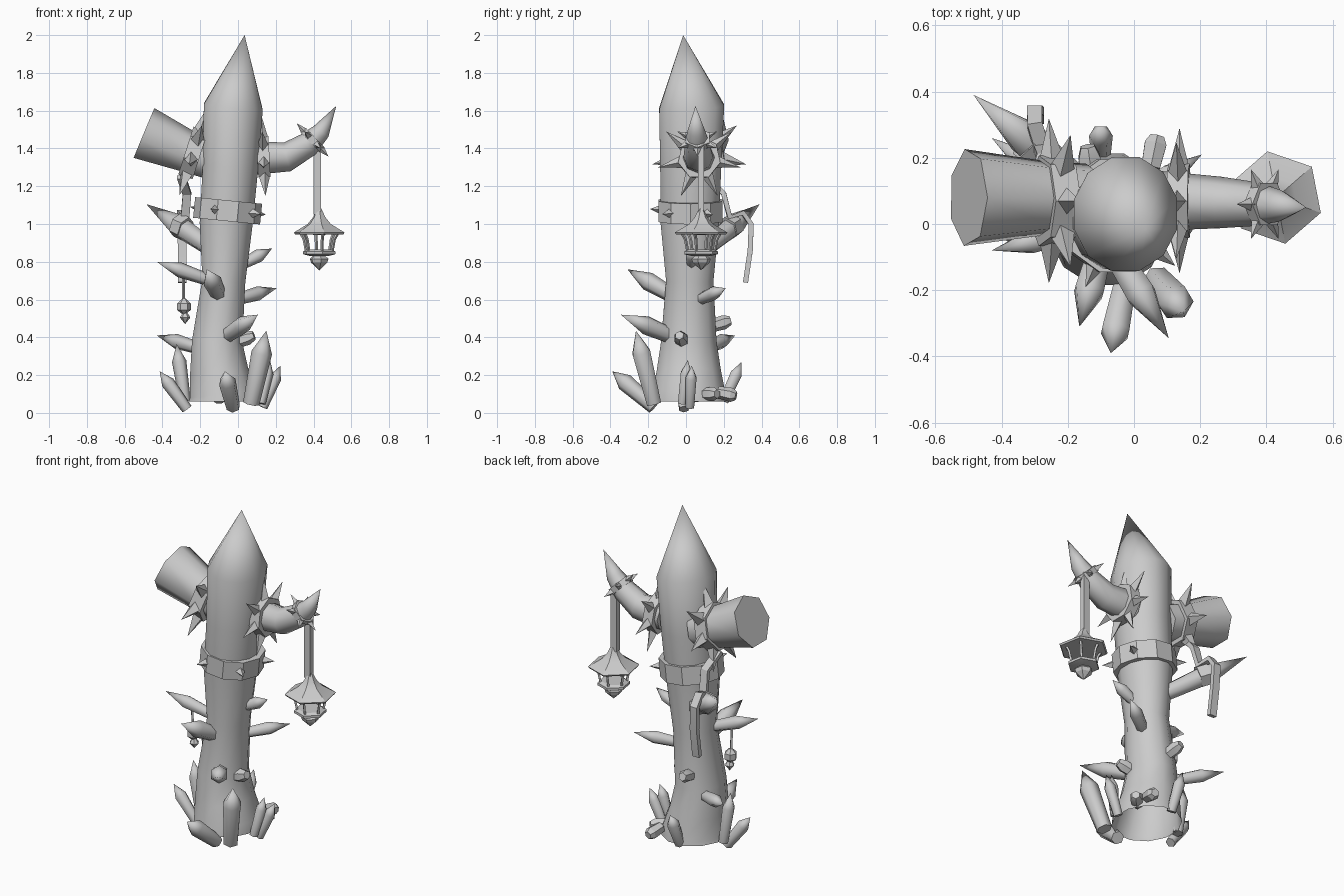
import bpy, bmesh, math
from mathutils import Vector

if "Cube" in bpy.data.objects:
    bpy.data.objects.remove(bpy.data.objects["Cube"], do_unlink=True)

grey = bpy.data.materials.new("plain_grey")
grey.use_nodes = True
grey.diffuse_color = (0.6, 0.6, 0.6, 1)
grey.node_tree.nodes["Principled BSDF"].inputs["Base Color"].default_value = (0.6, 0.6, 0.6, 1)


def frame(t, ref):
    """Two directions at right angles to t."""
    u = (ref - t * ref.dot(t)).normalized()
    return u, t.cross(u)


def pick_ref(d):
    return Vector((1, 0, 0)) if abs(d.z) > 0.9 else Vector((0, 0, 1))


def sweep(bm, pts, radii, sides, turn=0.0, stretch=1.0, loop=False, caps=True):
    """Skin a polygon along a path; a zero radius makes a point."""
    pts = [Vector(p) for p in pts]
    whole = (pts[-1] - pts[0]).normalized()
    ref = pick_ref(whole)
    rings = []
    for i, (p, r) in enumerate(zip(pts, radii)):
        t = pts[min(i + 1, len(pts) - 1)] - pts[max(i - 1, 0)]
        t = t.normalized() if t.length > 1e-6 else whole
        u, v = frame(t, ref)
        if r == 0:
            rings.append([bm.verts.new(p)])
            continue
        angles = [turn + math.tau * k / sides for k in range(sides)]
        rings.append([bm.verts.new(p + u * r * math.cos(a) + v * r * stretch * math.sin(a))
                      for a in angles])
    pairs = list(zip(rings, rings[1:]))
    if loop:
        pairs.append((rings[-1], rings[0]))
    for a, b in pairs:
        for k in range(sides):
            n = (k + 1) % sides
            quad = [a[k % len(a)], a[n % len(a)], b[n % len(b)], b[k % len(b)]]
            bm.faces.new(list(dict.fromkeys(quad)))
    if caps and not loop:
        for end in (rings[0], rings[-1]):
            if len(end) > 2:
                bm.faces.new(end)


def finish(bm, name, angle=65):
    bmesh.ops.recalc_face_normals(bm, faces=bm.faces)
    mesh = bpy.data.meshes.new(name)
    bm.to_mesh(mesh)
    bm.free()
    mesh.materials.append(grey)
    ob = bpy.data.objects.new(name, mesh)
    bpy.context.collection.objects.link(ob)
    bpy.ops.object.select_all(action='DESELECT')
    ob.select_set(True)
    bpy.context.view_layer.objects.active = ob
    if angle:
        bpy.ops.object.shade_smooth_by_angle(angle=math.radians(angle))


def tube(name, pts, radii, sides, angle=65, **options):
    bm = bmesh.new()
    sweep(bm, pts, radii, sides, **options)
    finish(bm, name, angle)


def collar(name, centre, axis, half, inner, outer, sides, spikes=(), tip=0.0, size=0.0):
    """Faceted ring with pyramid spikes at the given angles."""
    c, t = Vector(centre), Vector(axis).normalized()
    a, b = c - t * half, c + t * half
    bm = bmesh.new()
    sweep(bm, [a, a, b, b], [inner, outer, outer, inner], sides, loop=True)
    u, v = frame(t, pick_ref(t))
    for deg in spikes:
        ang = math.radians(deg)
        d = u * math.cos(ang) + v * math.sin(ang)
        sweep(bm, [c + d * outer * 0.85, c + d * tip], [size, 0], 4)
    finish(bm, name, 0)


def around(n):
    return [360 * k / n for k in range(n)]


def crystal(name, base, tip, r, shoulder=0.55):
    b, t = Vector(base), Vector(tip)
    tube(name, [b, b.lerp(t, shoulder), t], [r * 0.8, r, 0], 6)


# Leaning trunk with a sharpened top and an open foot
tube("trunk",
     [(-.08, .015, .06), (-.08, .015, .1), (-.1, .015, .22), (-.11, .015, .38), (-.075, .02, .7),
      (-.063, .02, 1.0), (-.04, .025, 1.3), (-.025, .03, 1.62), (.035, -.015, 2)],
     [.187, .182, .16, .138, .118, .145, .152, .162, 0], 12, turn=math.pi / 12,
     stretch=1.1, caps=False)
collar("trunk_band", (-.055, .025, 1.07), (.1, 0, 1), .055, .14, .178, 10,
       (30, 148, 247, 320), .235, .033)

# Cut branch stump and its collar
tube("branch_stump", [(-.14, .075, 1.335), (-.26, .078, 1.375), (-.5, .08, 1.475)],
     [.11, .115, .15], 7)
collar("stump_collar", (-.24, .07, 1.37), (-.94, 0, .3), .04, .1, .14, 7, around(7), .255, .04)

# Curved branch with two collars
tube("curved_branch",
     [(.08, .07, 1.35), (.26, .065, 1.355), (.37, .06, 1.42), (.44, .055, 1.49), (.52, .05, 1.625)],
     [.09, .078, .066, .048, 0], 8)
collar("branch_collar", (.135, .07, 1.35), (1, 0, .05), .032, .075, .115, 7, around(7), .225, .032)
collar("tip_collar", (.395, .06, 1.445), (.72, 0, .69), .018, .045, .073, 6, around(6), .122, .02)

# Hanging lantern
LX, LY = .43, .08


def lathe(name, profile, angle=20):
    tube(name, [(LX, LY, z) for z, r in profile], [r for z, r in profile], 6,
         angle, turn=math.radians(19))


tube("lantern_strap", [(LX - .01, LY, 1.43), (LX - .01, LY, 1.05)], [.028, .028], 4, 0,
     turn=math.pi / 4, stretch=.8)
lathe("lantern_roof", [(1.09, .008), (1.035, .035), (1.0, .065), (.955, .142), (.945, .135), (.943, .03)])
lathe("lantern_base", [(.865, .07), (.855, .09), (.84, .09), (.83, .05)])
lathe("lantern_finial", [(.835, .03), (.815, .052), (.795, .045), (.755, 0)])
bars = bmesh.new()
for k in range(6):
    a = math.radians(-19 + 60 * k)
    sweep(bars, [(LX + r * math.cos(a), LY + r * math.sin(a), z)
                 for r, z in ((.105, .955), (.085, .92), (.07, .845))], [.009, .008, .008], 4)
finish(bars, "lantern_bars", 0)

# Crystals growing from the trunk
trunk_crystals = [
    ((-.13, .095, .865), (-.485, .39, 1.105), .06),
    ((-.16, -.02, .705), (-.43, -.08, .8), .04),
    ((-.1, -.07, .62), (-.165, -.31, .76), .05),
    ((.03, .03, .79), (.18, .03, .87), .035),
    ((-.01, .07, .6), (.205, .21, .66), .038),
    ((-.08, -.05, .395), (.105, -.345, .52), .05),
    ((-.2, .1, .34), (-.43, .26, .41), .04),
]
for base, tip, r in trunk_crystals:
    crystal("trunk_crystal", base, tip, r)

# Crystals around the foot
foot_crystals = [
    ((-.025, -.17, .03), (-.07, -.39, .22), .047),
    ((.07, -.17, .05), (.15, -.265, .435), .055),
    ((.13, .02, .03), (.225, .03, .25), .033),
    ((.12, -.02, .05), (.17, .01, .28), .033),
    ((-.1, .2, .06), (-.1, .295, .27), .036),
    ((-.27, -.01, .02), (-.415, -.025, .22), .036),
    ((-.28, .04, .06), (-.325, .035, .365), .038),
]
for base, tip, r in foot_crystals:
    crystal("foot_crystal", base, tip, r, 0.7)

# Short blunt crystals
for base, tip in [((-.05, -.01, .36), (.085, -.035, .41)), ((-.12, .1, .45), (-.14, .235, .49)),
                  ((.05, .09, .1), (.125, .165, .1)), ((.05, .17, .11), (.07, .265, .09))]:
    b, t = Vector(base), Vector(tip)
    tube("blunt_crystal", [b, b.lerp(t, .75), t], [.032, .038, .024], 6, 30)

# Ribbon from the stump, draped over the big crystal
tube("ribbon",
     [(-.3, .11, 1.25), (-.27, .2, 1.16), (-.28, .23, 1.04), (-.3, .3, 1.06),
      (-.3, .345, 1.0), (-.295, .34, .86), (-.295, .315, .69)],
     [.032] * 7, 4, 30, turn=math.pi / 4, stretch=.6)
collar("crystal_wrap", (-.3, .235, .985), (-.75, .55, .36), .03, .05, .066, 6)

# Bead charm on a cord
tube("charm_cord", [(-.29, -.03, .77), (-.288, -.02, .58)], [.008, .008], 4, 0)
tube("charm_bead", [(-.286, -.02, z) for z in (.605, .58, .545, .525)], [.01, .036, .036, .012], 6, 20)
tube("charm_drop", [(-.28, -.02, z) for z in (.53, .505, .47)], [.012, .028, 0], 6, 20)
